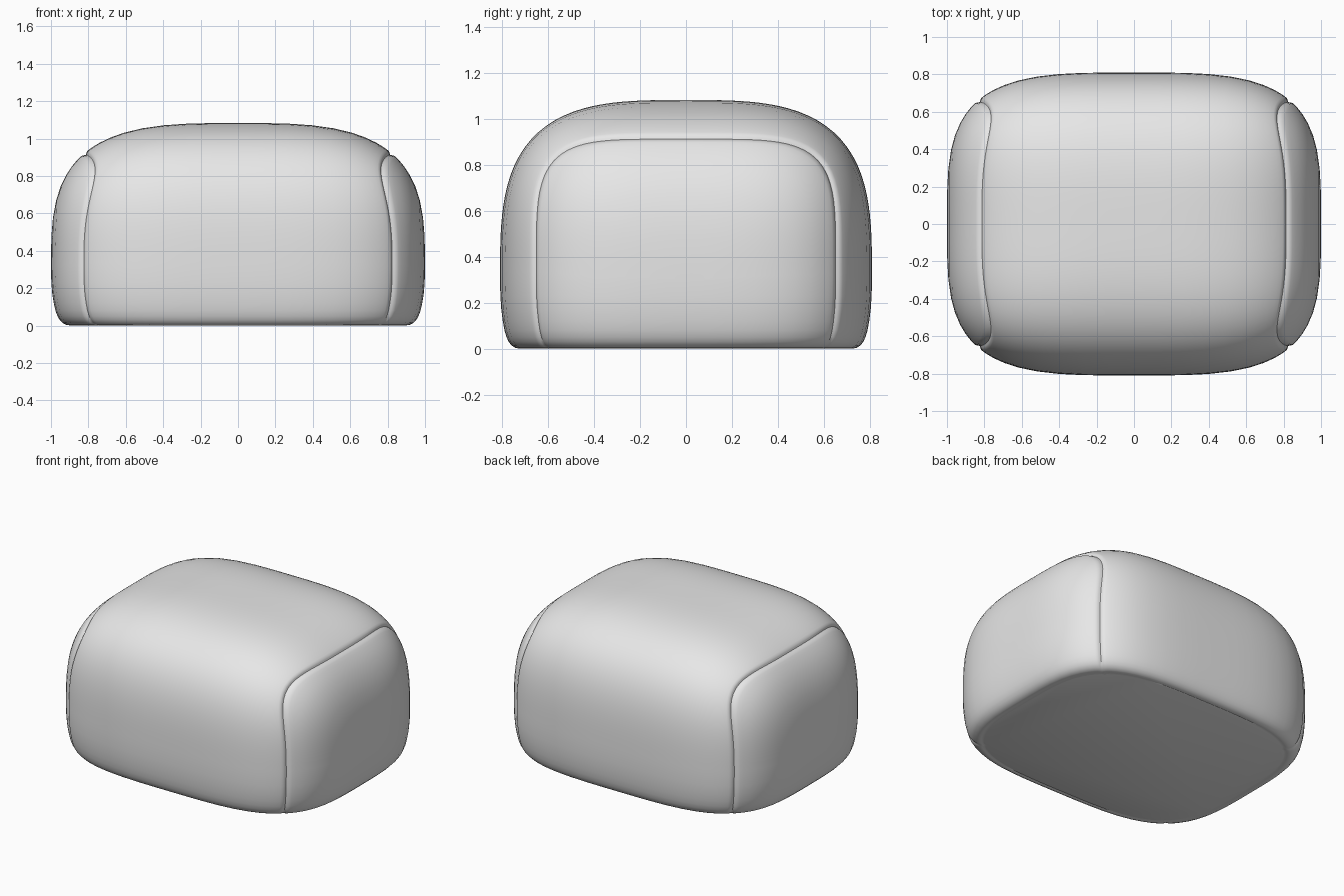
import bpy, bmesh, math

if "Cube" in bpy.data.objects:
    bpy.data.objects.remove(bpy.data.objects["Cube"], do_unlink=True)

HALF_X, HALF_Y, HEIGHT, MID = 1.0, 0.81, 0.783, 0.3
P_SIDE, P_UP, P_SEAM = 3.6, 3.25, 4.8


def make_material(name, color):
    mat = bpy.data.materials.new(name)
    mat.use_nodes = True
    mat.diffuse_color = color
    mat.node_tree.nodes["Principled BSDF"].inputs["Base Color"].default_value = color
    return mat


def cushion_x(y, z):
    """Half width of the cushion at y and at z above its middle."""
    up = max(0.0, 1 - abs(z / HEIGHT) ** P_UP) ** (P_SIDE / P_UP)
    return HALF_X * max(0.0, up - abs(y / HALF_Y) ** P_SIDE) ** (1 / P_SIDE)


def radius_at(x, dy, dz):
    """Distance from the x axis to the cushion surface along (dy, dz)."""
    low, high = 0.0, 1.4
    for _ in range(40):
        r = (low + high) / 2
        if cushion_x(r * dy, r * dz) > x:
            low = r
        else:
            high = r
    return low


def seam_radius(dy, dz):
    return (abs(dy / 0.66) ** P_SEAM + abs(dz / 0.62) ** P_SEAM) ** (-1 / P_SEAM)


# Rows: up the front wall, over the top, down the back wall
foot = [(0, 0.875), (0.004, 0.885), (0, 0.895), (0.004, 0.918), (0.014, 0.938),
        (0.03, 0.953), (0.05, 0.965), (0.08, 0.976), (0.12, 0.985),
        (0.17, 0.993), (0.23, 0.998)]
ARC = 64
rows = [(-1, 0, z, s) for z, s in foot]
for i in range(ARC + 1):
    a = math.pi * i / ARC
    rows.append((-math.cos(a), math.sin(a), MID, 1))
rows += [(1, 0, z, s) for z, s in reversed(foot)]

# Columns: end panel, seam, body, seam, end panel; each with a groove depth
panel = [("panel", g, d) for g, d in (
    (0, 0), (0.15, 0), (0.3, 0), (0.45, 0), (0.6, 0), (0.72, 0), (0.82, 0), (0.89, 0),
    (0.94, 0), (0.965, 0), (0.98, 0.001), (0.99, 0.006))]
half = [("body", t, d) for t, d in (
    (1, 0.012), (0.99, 0.006), (0.98, 0.001), (0.965, 0), (0.94, 0), (0.9, 0), (0.83, 0),
    (0.74, 0), (0.62, 0), (0.48, 0), (0.33, 0), (0.17, 0))]
side = panel + half
columns = [(-1, *c) for c in side] + [(1, "body", 0, 0)] + [(1, *c) for c in reversed(side)]


def cushion_point(column, row):
    sign, kind, value, groove = column
    dy, dz, base, scale = row
    r = seam_radius(dy, dz)
    if kind == "panel":
        r *= value
        x = cushion_x(r * dy, r * dz)
    else:
        x = value * cushion_x(r * dy, r * dz)
        r = radius_at(x, dy, dz)
    s = scale * (1 - groove)
    return sign * x * s, r * dy * s, base + r * dz * (1 - groove)


# Cushion shell with sunken seams around both end panels
bm = bmesh.new()
grid = [[bm.verts.new(cushion_point(c, r)) for r in rows] for c in columns]
for a, b in zip(grid, grid[1:]):
    for j in range(len(rows) - 1):
        bm.faces.new((a[j], b[j], b[j + 1], a[j + 1]))
bmesh.ops.remove_doubles(bm, verts=bm.verts, dist=0.0003)

# Flat base
rim = [e for e in bm.edges if e.is_boundary]
bmesh.ops.holes_fill(bm, edges=rim, sides=0)
bmesh.ops.recalc_face_normals(bm, faces=bm.faces)

mesh = bpy.data.meshes.new("pouf_cushion")
bm.to_mesh(mesh)
bm.free()
cushion = bpy.data.objects.new("pouf_cushion", mesh)
bpy.context.collection.objects.link(cushion)
mesh.materials.append(make_material("light grey fabric", (0.8, 0.8, 0.8, 1)))

bpy.ops.object.select_all(action='DESELECT')
cushion.select_set(True)
bpy.context.view_layer.objects.active = cushion
bpy.ops.object.shade_smooth_by_angle(angle=math.radians(50))
